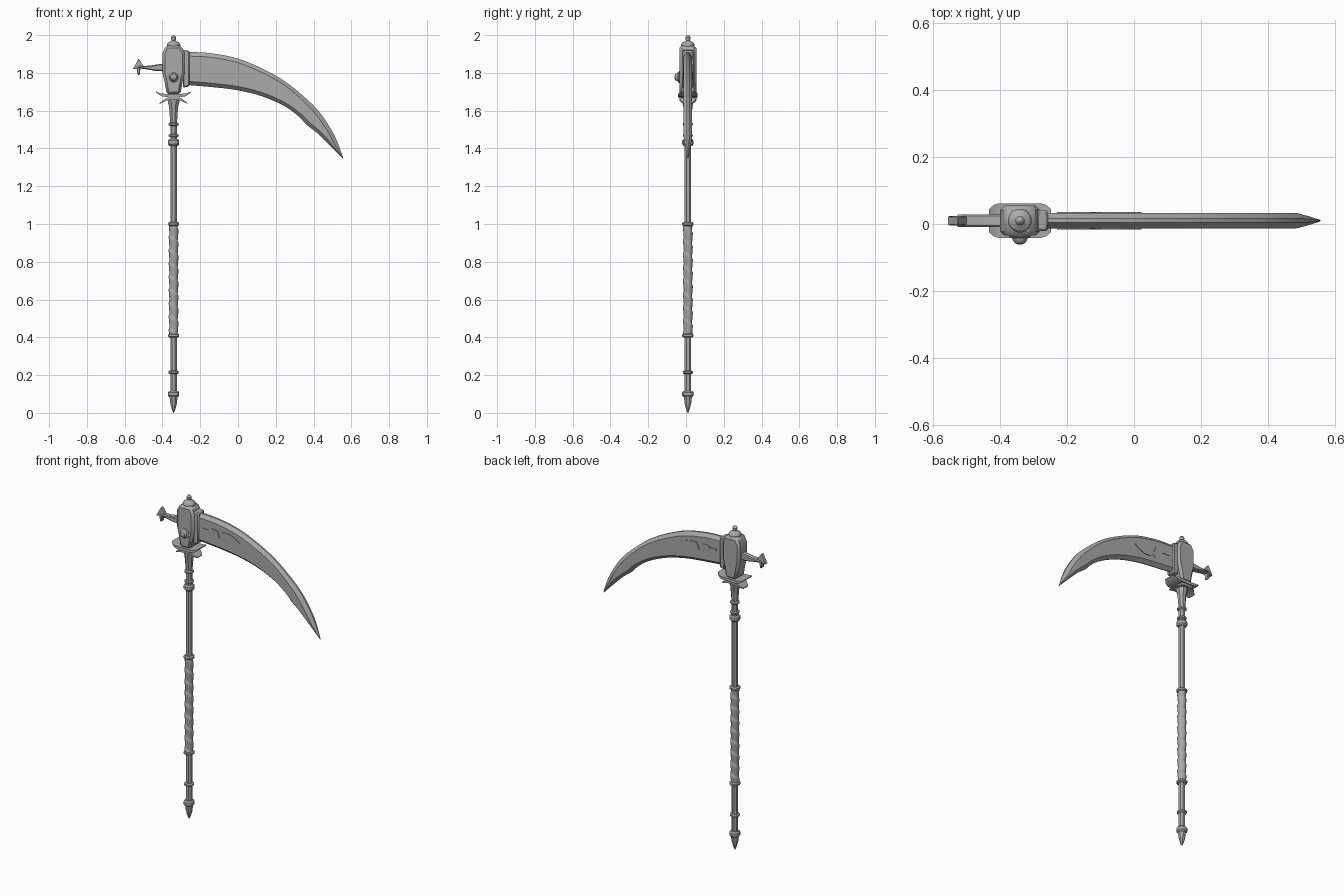
import bpy, bmesh, math
from mathutils import Vector, Matrix

if "Cube" in bpy.data.objects:
    bpy.data.objects.remove(bpy.data.objects["Cube"])

CX, CY = -0.341, 0.01          # axis of the pole

steel = bpy.data.materials.new("grey_steel")
steel.diffuse_color = (0.4, 0.4, 0.4, 1)
steel.use_nodes = True
steel.node_tree.nodes["Principled BSDF"].inputs["Base Color"].default_value = steel.diffuse_color


def loft(name, rings, bevel=0.0, angle=30):
    """Skin a row of equal-length rings and cap both ends."""
    bm = bmesh.new()
    rows = [[bm.verts.new(p) for p in ring] for ring in rings]
    n = len(rows[0])
    for a, b in zip(rows, rows[1:]):
        for i in range(n):
            j = (i + 1) % n
            bm.faces.new((a[i], a[j], b[j], b[i]))
    bm.faces.new(rows[0][::-1])
    bm.faces.new(rows[-1])
    bmesh.ops.recalc_face_normals(bm, faces=bm.faces)
    mesh = bpy.data.meshes.new(name)
    bm.to_mesh(mesh)
    bm.free()
    mesh.materials.append(steel)
    ob = bpy.data.objects.new(name, mesh)
    bpy.context.collection.objects.link(ob)
    if bevel:
        mod = ob.modifiers.new("edge_bevel", 'BEVEL')
        mod.width = bevel
        mod.segments = 1
    bpy.ops.object.select_all(action='DESELECT')
    ob.select_set(True)
    bpy.context.view_layer.objects.active = ob
    bpy.ops.object.shade_smooth_by_angle(angle=math.radians(angle))
    return ob


def lathe(name, profile, sides=12, matrix=None):
    """Turn (radius, height) pairs around the pole axis."""
    m = matrix or Matrix.Translation((CX, CY, 0))
    rings = []
    for r, z in profile:
        rings.append([m @ Vector((r * math.cos(t), r * math.sin(t), z))
                      for t in (math.tau * (i + 0.5) / sides for i in range(sides))])
    return loft(name, rings)


def prism(name, outline, half, bevel=0.0):
    """Extrude an x-z outline evenly to both sides of the centre plane."""
    return loft(name, [[(x, CY + s * half, z) for x, z in outline] for s in (-1, 1)], bevel)


def resample(pts, per=4):
    """Catmull-Rom curve through the points."""
    p = [Vector(q) for q in pts]
    p = [2 * p[0] - p[1]] + p + [2 * p[-1] - p[-2]]
    out = []
    for i in range(1, len(p) - 2):
        a, b, c, d = p[i - 1:i + 3]
        for k in range(per):
            t = k / per
            out.append(0.5 * (2 * b + (c - a) * t + (2 * a - 5 * b + 4 * c - d) * t * t
                              + (3 * b - a - 3 * c + d) * t ** 3))
    return out + [p[-2]]


# Pole, pommel spike and collars
lathe("pole", [(0.019, 0.08), (0.019, 1.56)], 8)
lathe("pommel_spike", [(0.002, 0.0), (0.010, 0.018), (0.019, 0.05), (0.023, 0.085)], 8)
for z, r, h in [(0.1, 0.031, 0.034), (0.215, 0.028, 0.018), (0.41, 0.031, 0.02),
                (1.0, 0.031, 0.02), (1.432, 0.031, 0.036), (1.468, 0.027, 0.016),
                (1.528, 0.027, 0.018)]:
    lathe("pole_collar", [(r - 0.007, z - h / 2), (r, z - h / 4),
                          (r, z + h / 4), (r - 0.007, z + h / 2)])
lathe("pole_neck", [(0.019, 1.53), (0.022, 1.57), (0.026, 1.62), (0.033, 1.645),
                    (0.033, 1.66), (0.026, 1.69)], 8)

# Grip with a spiral strap wound around it
rings = []
for k in range(115):
    z = 0.415 + 0.575 * k / 114
    ring = []
    for i in range(16):
        t = math.tau * i / 16
        wrap = (z / 0.07 + i / 16) % 1.0
        r = 0.0215 + 0.005 * min(wrap * 1.2, (1 - wrap) * 6, 1)
        ring.append((CX + r * math.cos(t), CY + r * math.sin(t), z))
    rings.append(ring)
loft("grip_wrap", rings, angle=35)


# Flared guard plates below the head: offset, height, half depth, thickness
def guard(name, half_stations):
    stations = [(-x, z, d, t) for x, z, d, t in half_stations[::-1]] + half_stations
    loft(name, [[(CX + x, CY - d, z - t), (CX + x, CY + d, z - t),
                 (CX + x, CY + d, z + t), (CX + x, CY - d, z + t)]
                for x, z, d, t in stations])


guard("upper_guard", [(0.03, 1.680, 0.052, 0.009), (0.062, 1.683, 0.052, 0.007),
                      (0.078, 1.690, 0.047, 0.005), (0.093, 1.700, 0.034, 0.002)])
guard("lower_guard", [(0.015, 1.665, 0.045, 0.008), (0.035, 1.661, 0.045, 0.007),
                      (0.055, 1.650, 0.038, 0.005), (0.074, 1.638, 0.022, 0.002)])

# Head block
half = [(0.036, 1.685), (0.047, 1.75), (0.059, 1.80), (0.059, 1.905), (0.040, 1.945)]
prism("head_block", [(CX + x, z) for x, z in half]
      + [(CX - x, z) for x, z in half[::-1]], 0.045, 0.013)

# Finial on top of the head
lathe("head_finial", [(0.036, 1.938), (0.036, 1.95), (0.030, 1.96), (0.017, 1.967),
                      (0.011, 1.972), (0.014, 1.979), (0.014, 1.988),
                      (0.009, 1.996), (0.002, 2.0)], 16)

# Round stud on the front face
to_front = Matrix.Translation((CX, CY - 0.04, 1.778)) @ Matrix.Rotation(math.pi / 2, 4, 'X')
lathe("front_stud", [(0.032, 0.0), (0.032, 0.008), (0.024, 0.012), (0.022, 0.018),
                     (0.016, 0.027), (0.003, 0.032)], 16, to_front)

# Rear arm with its arrow-shaped end
prism("rear_arm", [(-0.39, 1.850), (-0.39, 1.808), (-0.44, 1.811), (-0.49, 1.820),
                   (-0.53, 1.824), (-0.53, 1.837), (-0.47, 1.838), (-0.42, 1.846)],
      0.019, 0.005)
prism("rear_arrow", [(-0.526, 1.877), (-0.494, 1.826), (-0.516, 1.828), (-0.520, 1.790),
                     (-0.532, 1.790), (-0.536, 1.824), (-0.557, 1.818)], 0.014, 0.003)

# Socket holding the blade
prism("blade_socket", [(-0.292, 1.722), (-0.257, 1.728), (-0.257, 1.917), (-0.292, 1.922)],
      0.031, 0.006)

# Curved blade, bevelled along both edges
outer = resample([(-.27, 1.911), (-.151, 1.905), (-.008, 1.878), (.124, 1.825),
                  (.246, 1.757), (.352, 1.672), (.431, 1.593), (.495, 1.497),
                  (.53, 1.425), (.557, 1.349)])
inner = resample([(-.27, 1.736), (-.14, 1.725), (-.008, 1.709), (.124, 1.677),
                  (.246, 1.624), (.325, 1.566), (.362, 1.526), (.42, 1.481),
                  (.484, 1.418), (.555, 1.346)])
rings = []
for k, (o, i) in enumerate(zip(outer, inner)):
    width = (o - i).length
    thick = 0.023 * min(1.0, width / 0.075 + 0.08)
    across = (i - o) / width
    a = o + across * min(0.022, width * 0.4)
    b = i - across * min(0.02, width * 0.3)
    front = [(o, 0.25 * thick), (a, thick), (b, thick), (i, 0.1 * thick)]
    rings.append([(p.x, CY - h, p.y) for p, h in front]
                 + [(p.x, CY + h, p.y) for p, h in front[::-1]])
loft("blade", rings, angle=20)

# Raised notched leaf emblem with a stem, seen on both sides of the blade
prism("blade_emblem", [(-.23, 1.833), (-.185, 1.832), (-.17, 1.845), (-.13, 1.842),
                       (-.115, 1.797), (-.100, 1.840), (-.05, 1.842), (-.01, 1.828),
                       (.022, 1.806), (-.01, 1.783), (-.05, 1.768), (-.09, 1.768),
                       (-.104, 1.785), (-.125, 1.772), (-.155, 1.795), (-.18, 1.820),
                       (-.23, 1.821)], 0.0265)
